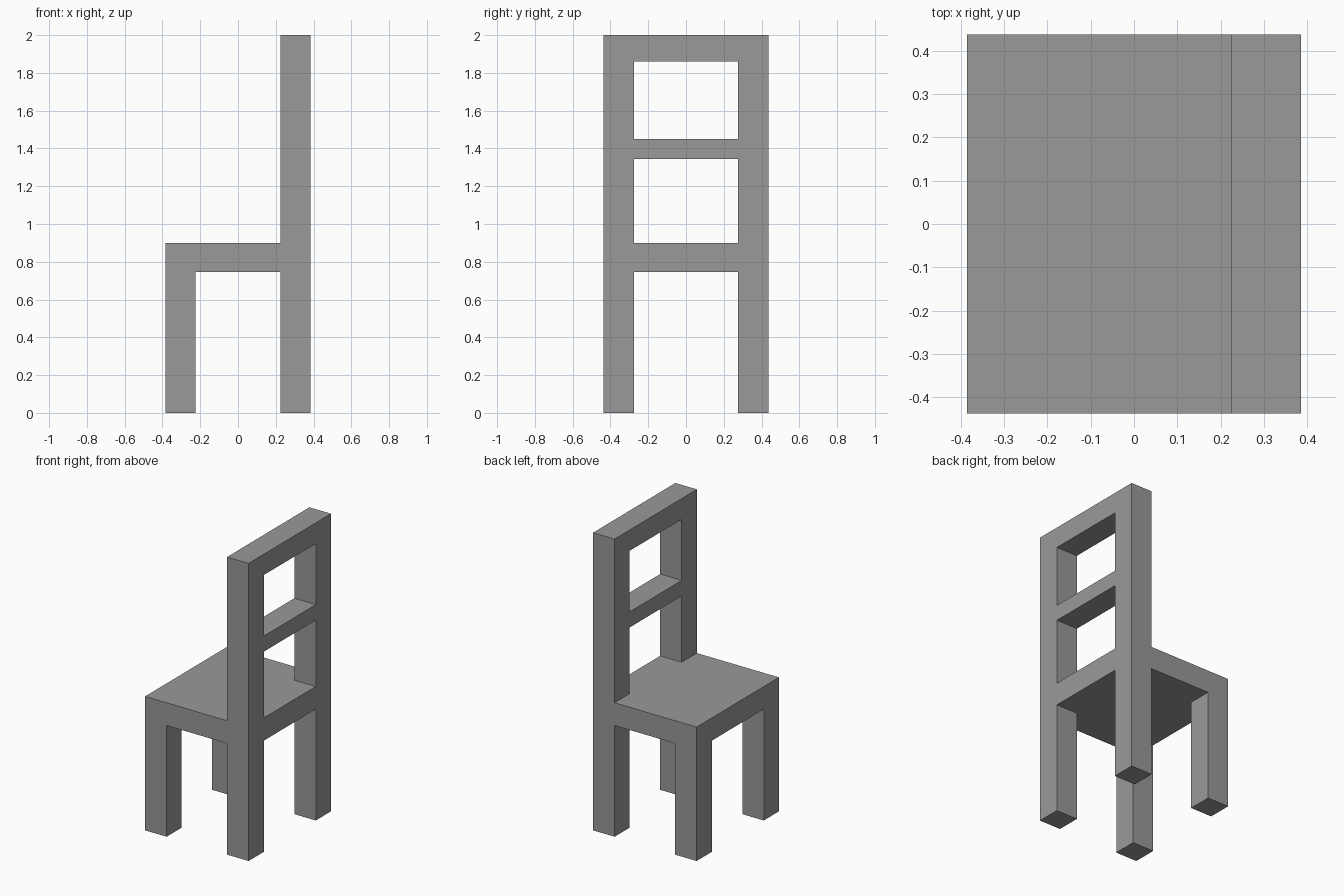
import bpy
import bmesh
from mathutils import Matrix, Vector

cube = bpy.data.objects.get("Cube")
if cube:
    bpy.data.objects.remove(cube, do_unlink=True)

HALF_X, HALF_Y = 0.385, 0.437      # half footprint
IN_X, IN_Y = 0.225, 0.276          # inner faces of the legs
SEAT_LOW, SEAT_TOP = 0.747, 0.9
MID_LOW, MID_TOP = 1.345, 1.45
TOP_LOW, TOP = 1.86, 2.0

grey = bpy.data.materials.new("grey")
grey.use_nodes = True
colour = (0.32, 0.32, 0.32, 1)
grey.diffuse_color = colour
grey.node_tree.nodes["Principled BSDF"].inputs["Base Color"].default_value = colour

bm = bmesh.new()


def extrude_to(face, z):
    """Extrude one horizontal face to a height and return the new end face."""
    end = bmesh.ops.extrude_discrete_faces(bm, faces=[face])["faces"][0]
    for v in end.verts:
        v.co.z = z
    return end


# Seat slab, cut along the inner faces of the legs
size = Matrix.Diagonal((2 * HALF_X, 2 * HALF_Y, SEAT_TOP - SEAT_LOW, 1))
place = Matrix.Translation((0, 0, (SEAT_TOP + SEAT_LOW) / 2))
bmesh.ops.create_cube(bm, size=1, matrix=place @ size)
for axis, inner in ((Vector((1, 0, 0)), IN_X), (Vector((0, 1, 0)), IN_Y)):
    for side in (-1, 1):
        bmesh.ops.bisect_plane(bm, geom=bm.verts[:] + bm.edges[:] + bm.faces[:],
                               plane_co=axis * inner * side, plane_no=axis)
bm.normal_update()


def is_corner(face, up):
    c = face.calc_center_median()
    return face.normal.z * up > 0.9 and abs(c.x) > IN_X and abs(c.y) > IN_Y


# Four legs
for face in [f for f in bm.faces if is_corner(f, -1)]:
    extrude_to(face, 0)

# Two back posts, stepped at the rail heights
posts = [f for f in bm.faces if is_corner(f, 1) and f.calc_center_median().x > 0]
for face in posts:
    for z in (MID_LOW, MID_TOP, TOP_LOW, TOP):
        face = extrude_to(face, z)

# Middle and top rails, bridged between the posts
for low, high in ((MID_LOW, MID_TOP), (TOP_LOW, TOP)):
    ends = []
    for f in bm.faces:
        c = f.calc_center_median()
        if abs(abs(c.y) - IN_Y) < 0.001 and low < c.z < high:
            ends.append(f)
    edges = [e for f in ends for e in f.edges]
    bmesh.ops.delete(bm, geom=ends, context='FACES_ONLY')
    bmesh.ops.bridge_loops(bm, edges=edges)

bmesh.ops.recalc_face_normals(bm, faces=bm.faces[:])
mesh = bpy.data.meshes.new("chair_frame")
bm.to_mesh(mesh)
bm.free()
mesh.materials.append(grey)
chair = bpy.data.objects.new("chair_frame", mesh)
bpy.context.collection.objects.link(chair)
